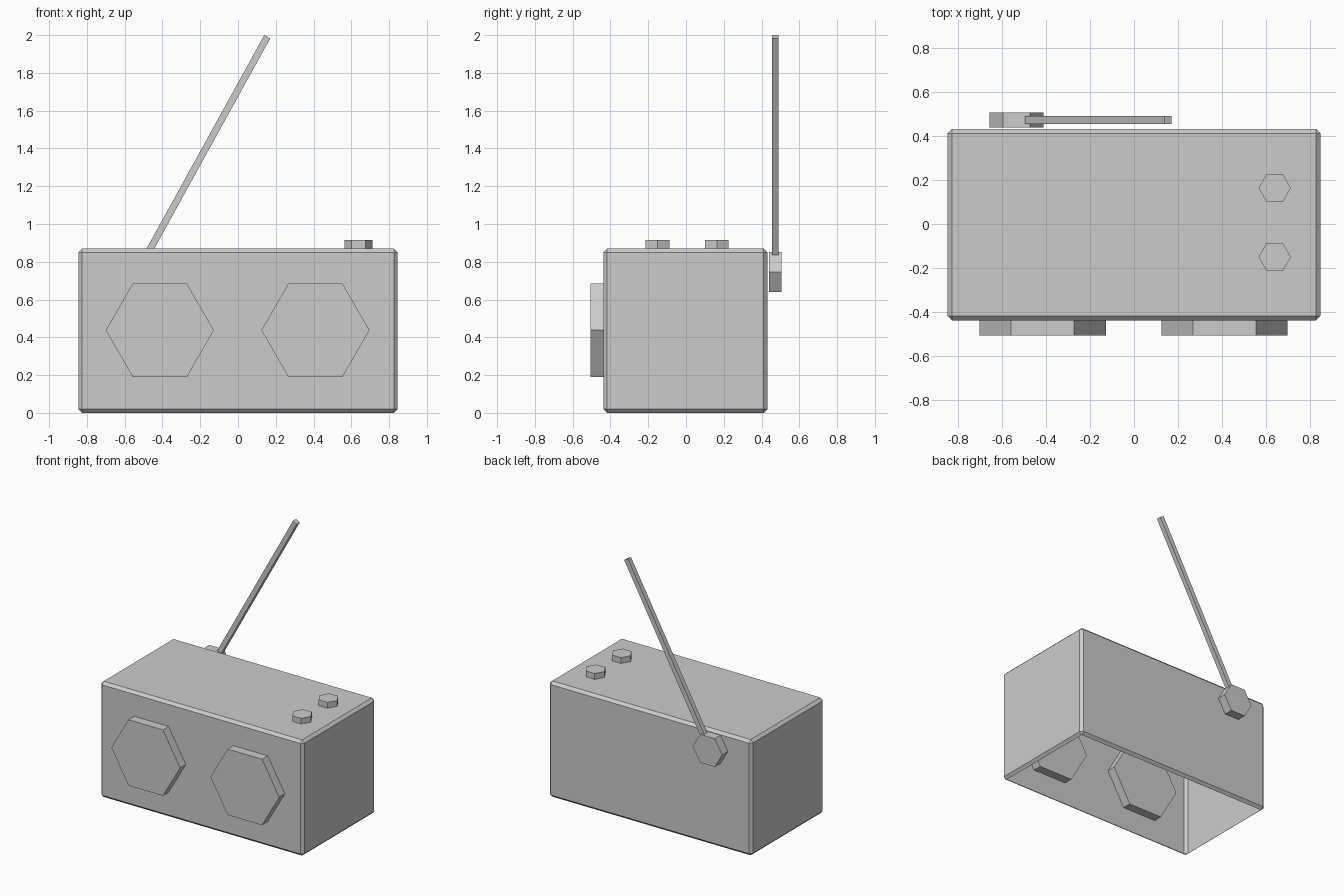
import bpy, bmesh, math
from mathutils import Matrix, Vector

if "Cube" in bpy.data.objects:
    bpy.data.objects.remove(bpy.data.objects["Cube"])


def finish(name, bm):
    bmesh.ops.recalc_face_normals(bm, faces=bm.faces)
    mesh = bpy.data.meshes.new(name)
    bm.to_mesh(mesh)
    bm.free()
    obj = bpy.data.objects.new(name, mesh)
    bpy.context.collection.objects.link(obj)
    return obj


def hex_prism(name, centre, radius, depth, facing_y=False):
    """Six-sided disc with its points along x, axis along z or y."""
    bm = bmesh.new()
    rot = Matrix.Rotation(math.pi / 2, 4, 'X') if facing_y else Matrix()
    bmesh.ops.create_cone(bm, cap_ends=True, segments=6, radius1=radius,
                          radius2=radius, depth=depth)
    # put a corner exactly on the x axis
    v = bm.verts[:][0].co
    turn = Matrix.Rotation(-math.atan2(v.y, v.x), 4, 'Z')
    bmesh.ops.transform(bm, matrix=Matrix.Translation(centre) @ rot @ turn,
                        verts=bm.verts)
    return finish(name, bm)


# Body: chamfered box with an open underside
BODY_Y = -0.003
bm = bmesh.new()
bmesh.ops.create_cube(bm, size=1, matrix=Matrix.Translation((0, BODY_Y, 0.435))
                      @ Matrix.Diagonal((1.69, 0.868, 0.87, 1)))
bmesh.ops.bevel(bm, geom=bm.edges[:], offset=0.02, segments=1,
                affect='EDGES', profile=0.5)
bm.normal_update()
bottom = [f for f in bm.faces if f.normal.z < -0.99]
mesh_normals_ok = bmesh.ops.recalc_face_normals(bm, faces=bm.faces)
bmesh.ops.delete(bm, geom=bottom, context='FACES')
finish("body", bm)

# Speakers set through the front wall
for side, x in (("left", -0.414), ("right", 0.41)):
    hex_prism(side + "_speaker", (x, -0.437, 0.4375), 0.286, 0.135, True)

# Knobs on top
for side, y in (("front", -0.15), ("back", 0.163)):
    hex_prism(side + "_knob", (0.638, y, 0.872), 0.073, 0.084)

# Antenna pivot on the back
pivot = Vector((-0.5325, 0.4725, 0.745))
hex_prism("antenna_pivot", pivot, 0.1225, 0.068, True)

# Antenna: square rod leaning right from the pivot
tip = Vector((0.155, 0.4725, 1.9915))
along = tip - pivot
lean = math.atan2(along.x, along.z)
bm = bmesh.new()
bmesh.ops.create_cube(bm, size=1, matrix=Matrix.Translation((pivot + tip) / 2)
                      @ Matrix.Rotation(lean, 4, 'Y')
                      @ Matrix.Diagonal((0.036, 0.036, along.length, 1)))
finish("antenna", bm)
